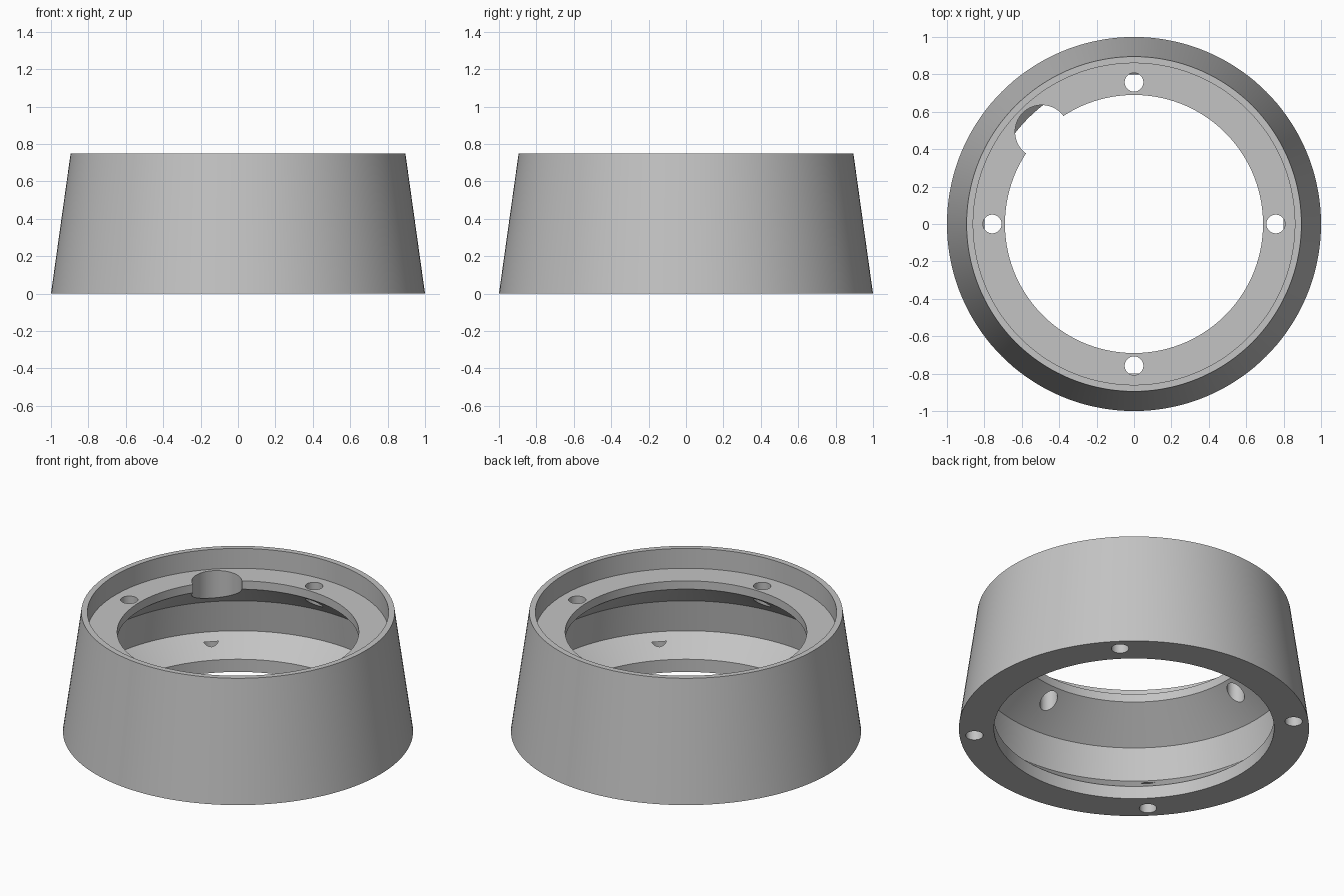
import bpy
import bmesh
from math import cos, sin, pi, radians
from mathutils import Matrix, Vector

cube = bpy.data.objects.get("Cube")
if cube:
    bpy.data.objects.remove(cube, do_unlink=True)

SEGMENTS = 144


def make_object(name, bm):
    mesh = bpy.data.meshes.new(name)
    bm.to_mesh(mesh)
    bm.free()
    obj = bpy.data.objects.new(name, mesh)
    bpy.context.collection.objects.link(obj)
    return obj


def lathe(name, profile):
    """Turn a closed (radius, height) profile around the z axis."""
    bm = bmesh.new()
    rings = []
    for i in range(SEGMENTS):
        a = 2 * pi * i / SEGMENTS
        rings.append([bm.verts.new((r * cos(a), r * sin(a), z)) for r, z in profile])
    count = len(profile)
    for i in range(SEGMENTS):
        here, there = rings[i], rings[(i + 1) % SEGMENTS]
        for j in range(count):
            k = (j + 1) % count
            bm.faces.new((here[j], there[j], there[k], here[k]))
    bmesh.ops.recalc_face_normals(bm, faces=bm.faces)
    return make_object(name, bm)


def add_cutter(bm, angle, distance, radius, low, high, sides):
    """Add one vertical cylinder to the shared cutter mesh."""
    a = radians(angle)
    place = Vector((distance * cos(a), distance * sin(a), (low + high) / 2))
    bmesh.ops.create_cone(bm, cap_ends=True, segments=sides, radius1=radius,
                          radius2=radius, depth=high - low,
                          matrix=Matrix.Translation(place))


# Housing ring: tapered shell, top recess, inner flange, hollow cavity, foot lip
housing = lathe("housing_ring", [
    (1.0, 0.0), (0.895, 0.75),
    (0.86, 0.75), (0.86, 0.625),
    (0.69, 0.625), (0.69, 0.573),
    (0.91, 0.397), (0.938, 0.195),
    (0.80, 0.08), (0.80, 0.0),
])

# Cutters: flange screw holes, blind foot holes and the cable notch
cut = bmesh.new()
for quarter in range(4):
    add_cutter(cut, 90 * quarter, 0.758, 0.05, 0.4, 0.7, 40)
    add_cutter(cut, 45 + 90 * quarter, 0.915, 0.05, -0.05, 0.155, 40)
add_cutter(cut, 135, 0.697, 0.143, 0.3, 0.7, 72)
cutter = make_object("hole_cutter", cut)
cutter.hide_render = True

# Apply the cut and drop the helper
bpy.ops.object.select_all(action="DESELECT")
housing.select_set(True)
bpy.context.view_layer.objects.active = housing
mod = housing.modifiers.new("holes", "BOOLEAN")
mod.operation = "DIFFERENCE"
mod.solver = "EXACT"
mod.object = cutter
bpy.ops.object.modifier_apply(modifier=mod.name)
bpy.data.objects.remove(cutter, do_unlink=True)

# Plain grey finish
grey = bpy.data.materials.new("plain_grey")
grey.use_nodes = True
colour = (0.55, 0.55, 0.55, 1.0)
grey.diffuse_color = colour
grey.node_tree.nodes["Principled BSDF"].inputs["Base Color"].default_value = colour
housing.data.materials.clear()
housing.data.materials.append(grey)

bpy.ops.object.shade_smooth_by_angle(angle=radians(25))
